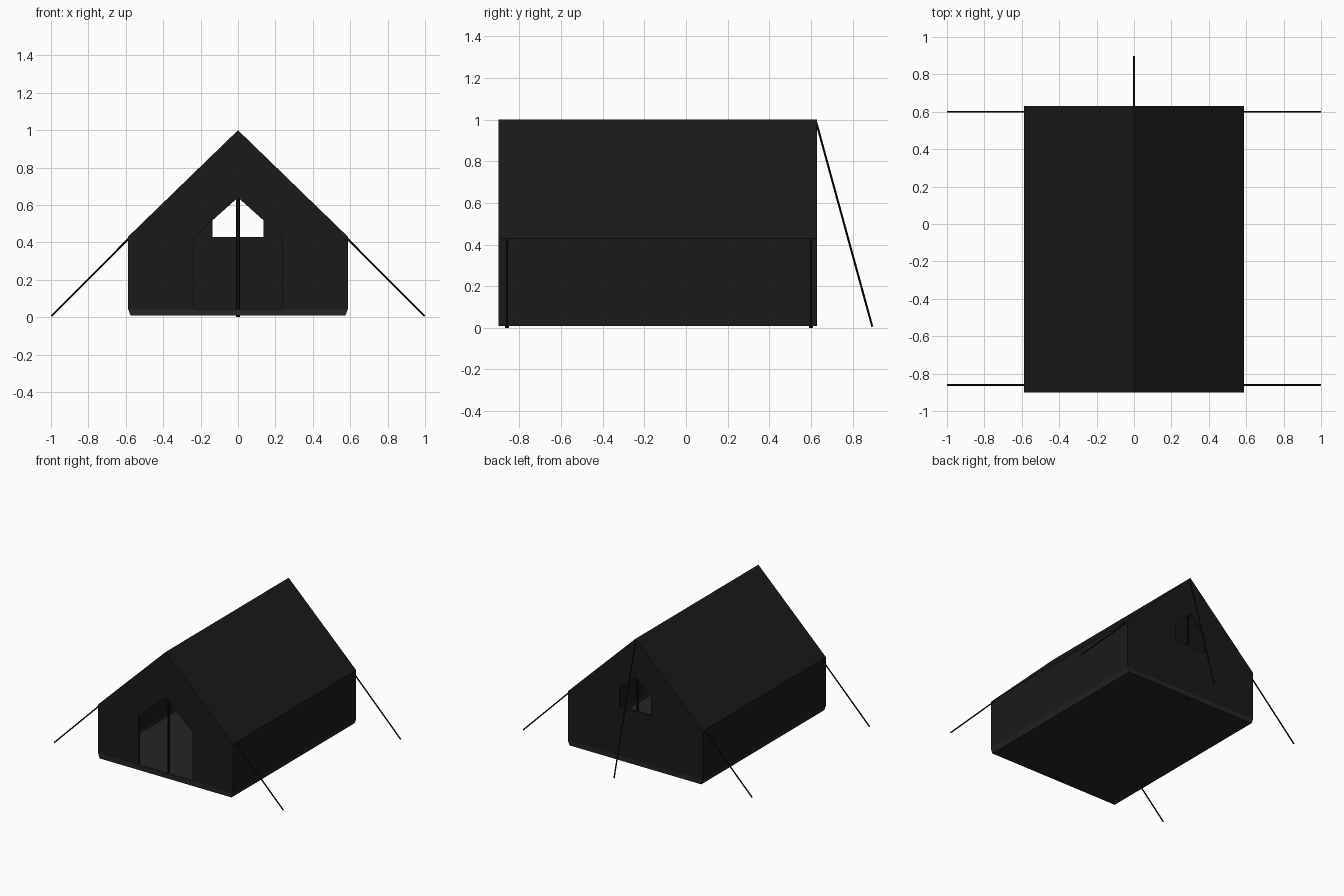
import bpy, bmesh
from mathutils import Vector

if "Cube" in bpy.data.objects:
    bpy.data.objects.remove(bpy.data.objects["Cube"])

FRONT, BACK = -0.9, 0.63      # gable positions along y
POLE_Y = (-0.86, 0.6)         # poles and side ropes


def material(name, v):
    m = bpy.data.materials.new(name)
    m.diffuse_color = (v, v, v, 1)
    m.use_nodes = True
    m.node_tree.nodes["Principled BSDF"].inputs["Base Color"].default_value = m.diffuse_color
    return m


canvas = material("dark_canvas", 0.010)
sheet = material("groundsheet_grey", 0.018)
cord = material("black_cord", 0.006)


def prism(name, half, y0, y1, mat=None):
    """Extrude a mirrored xz profile (right half, bottom to top) along y."""
    pts = half + [(-x, z) for x, z in reversed(half) if x > 0]
    bm = bmesh.new()
    face = bm.faces.new([bm.verts.new((x, y0, z)) for x, z in pts])
    ext = bmesh.ops.extrude_face_region(bm, geom=[face])
    moved = [v for v in ext["geom"] if isinstance(v, bmesh.types.BMVert)]
    bmesh.ops.translate(bm, verts=moved, vec=(0, y1 - y0, 0))
    bmesh.ops.recalc_face_normals(bm, faces=bm.faces)
    me = bpy.data.meshes.new(name)
    bm.to_mesh(me)
    bm.free()
    ob = bpy.data.objects.new(name, me)
    bpy.context.collection.objects.link(ob)
    if mat:
        me.materials.append(mat)
    return ob


def cut(ob, cutter):
    mod = ob.modifiers.new("cut", 'BOOLEAN')
    mod.operation = 'DIFFERENCE'
    mod.solver = 'EXACT'
    mod.object = cutter
    cutter.hide_render = True
    cutter.hide_viewport = True


def rod(name, a, b, r, mat, sides=8):
    a, b = Vector(a), Vector(b)
    d = b - a
    bpy.ops.mesh.primitive_cylinder_add(vertices=sides, radius=r, depth=d.length,
                                        location=(a + b) / 2)
    ob = bpy.context.object
    ob.rotation_euler = d.to_track_quat('Z', 'Y').to_euler()
    ob.name = name
    ob.data.materials.append(mat)
    bpy.ops.object.shade_smooth_by_angle()


# Poles and guy ropes
for end, y in zip(("front", "back"), POLE_Y):
    rod(end + "_pole", (0, y, 0), (0, y, 0.975), 0.01, cord)
    for side, s in (("right", 1), ("left", -1)):
        rod(f"{end}_{side}_rope", (s * 0.582, y, 0.423), (s * 0.997, y, 0.006), 0.005, cord)
rod("ridge_rope", (0, BACK - 0.005, 0.99), (0, 0.895, 0.005), 0.005, cord)

# Hollow canvas body and groundsheet tray
body = prism("tent_canvas", [(0.588, 0.045), (0.588, 0.43), (0, 1.0)], FRONT, BACK, canvas)
tray = prism("groundsheet", [(0.574, 0.008), (0.588, 0.045)], FRONT, BACK, sheet)

# Cutters: inner space, doorway and back window
t = 0.018
inner = prism("inner_space_cutter", [(0.57, 0.02), (0.57, 0.424), (0, 0.976)], FRONT + t, BACK - t)
door = prism("doorway_cutter", [(0.235, 0.04), (0.235, 0.43), (0, 0.64)], FRONT - 0.1, FRONT + 0.1)
window = prism("window_cutter", [(0.137, 0.43), (0.137, 0.58), (0, 0.70)], BACK - 0.1, BACK + 0.1)
for c in (inner, door, window):
    cut(body, c)
cut(tray, inner)
